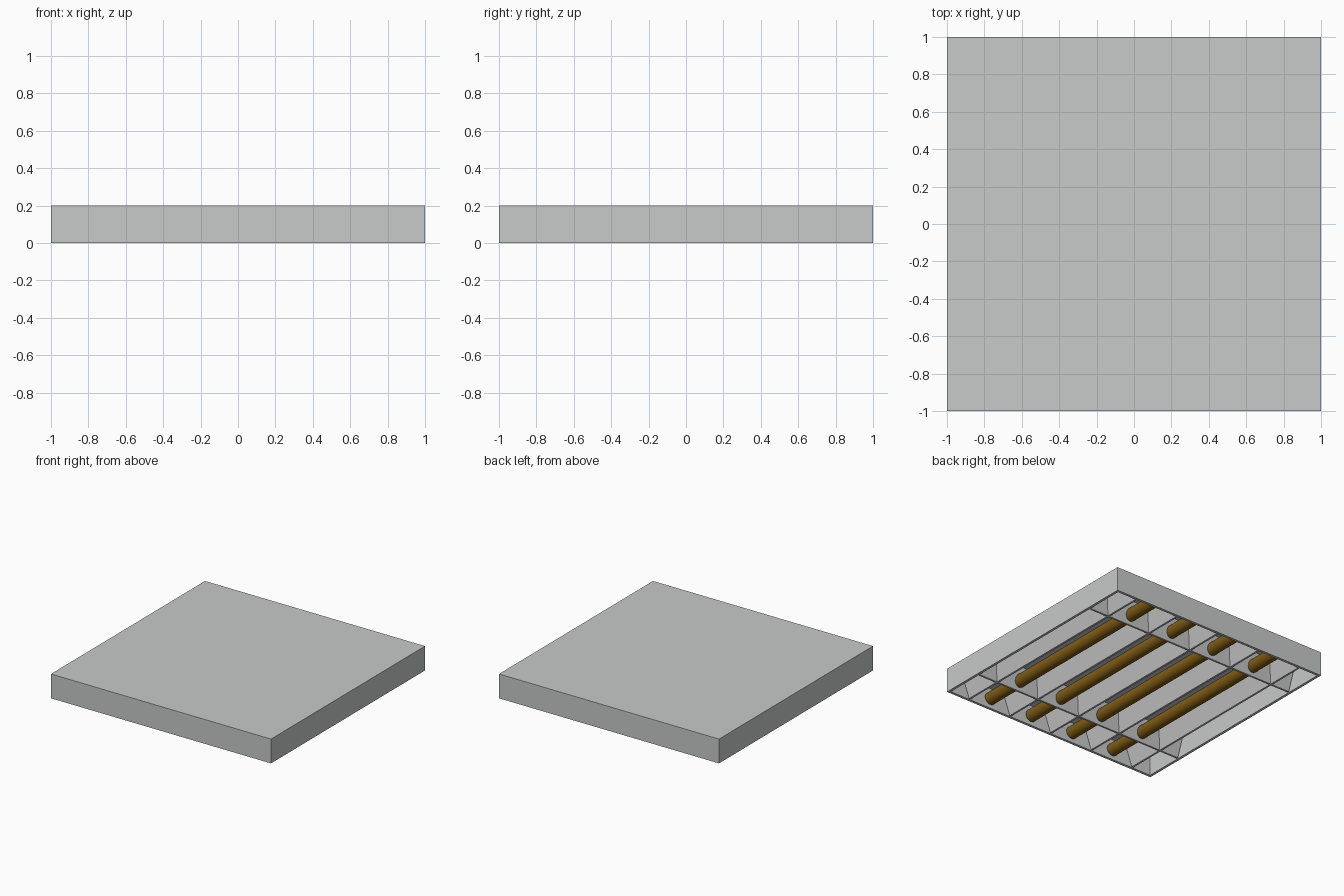
import bpy, bmesh, math
from mathutils import Matrix

if "Cube" in bpy.data.objects:
    bpy.data.objects.remove(bpy.data.objects["Cube"])


def material(name, rgb):
    m = bpy.data.materials.new(name)
    m.diffuse_color = (*rgb, 1)
    m.use_nodes = True
    m.node_tree.nodes["Principled BSDF"].inputs["Base Color"].default_value = m.diffuse_color
    return m


GREY = material("light grey metal", (0.58, 0.595, 0.585))
AMBER = material("amber tube", (0.22, 0.11, 0.008))

WALL = 0.03      # wall thickness
INNER = 1 - WALL
CEIL = 0.17      # underside of the top panel


def finish(name, bm, mat):
    bmesh.ops.recalc_face_normals(bm, faces=bm.faces)
    me = bpy.data.meshes.new(name)
    bm.to_mesh(me)
    bm.free()
    me.materials.append(mat)
    ob = bpy.data.objects.new(name, me)
    bpy.context.collection.objects.link(ob)
    return ob


# Housing: a box with its underside inset and pushed up into a tray
bm = bmesh.new()
bmesh.ops.create_cube(bm, size=1, matrix=Matrix.Translation((0, 0, 0.1)) @ Matrix.Diagonal((2, 2, 0.2, 1)))
bottom = [f for f in bm.faces if f.normal.z < -0.5]
bmesh.ops.inset_region(bm, faces=bottom, thickness=WALL)
for v in bottom[0].verts:
    v.co.z = 0
ext = bmesh.ops.extrude_discrete_faces(bm, faces=bottom)
for v in ext["faces"][0].verts:
    v.co.z = CEIL
finish("housing", bm, GREY)


# Louvre blade: narrow lower edge, wider at the top
def blade(name, pos, along_x):
    bm = bmesh.new()
    prof = [(-0.008, 0), (0.008, 0), (0.07, CEIL), (-0.07, CEIL)]
    ring = []
    for s in (-INNER, INNER):
        ring.append([bm.verts.new((s, pos + a, z) if along_x else (pos + a, s, z)) for a, z in prof])
    a, b = ring
    bm.faces.new(a)
    bm.faces.new(b)
    for i in range(4):
        j = (i + 1) % 4
        bm.faces.new((a[i], a[j], b[j], b[i]))
    finish(name, bm, GREY)


for i in range(5):
    blade(f"long_blade_{i + 1}", -0.8 + 0.4 * i, False)
for i, y in enumerate((-0.65, 0.65)):
    blade(f"cross_blade_{i + 1}", y, True)

# Lamp tubes running front to back
for i in range(4):
    bm = bmesh.new()
    bmesh.ops.create_cone(bm, cap_ends=True, segments=32, radius1=0.05, radius2=0.05, depth=2 * INNER,
                          matrix=Matrix.Translation((-0.6 + 0.4 * i, 0, 0.075)) @ Matrix.Rotation(math.pi / 2, 4, 'X'))
    for f in bm.faces:
        f.smooth = len(f.verts) == 4
    finish(f"lamp_tube_{i + 1}", bm, AMBER)
